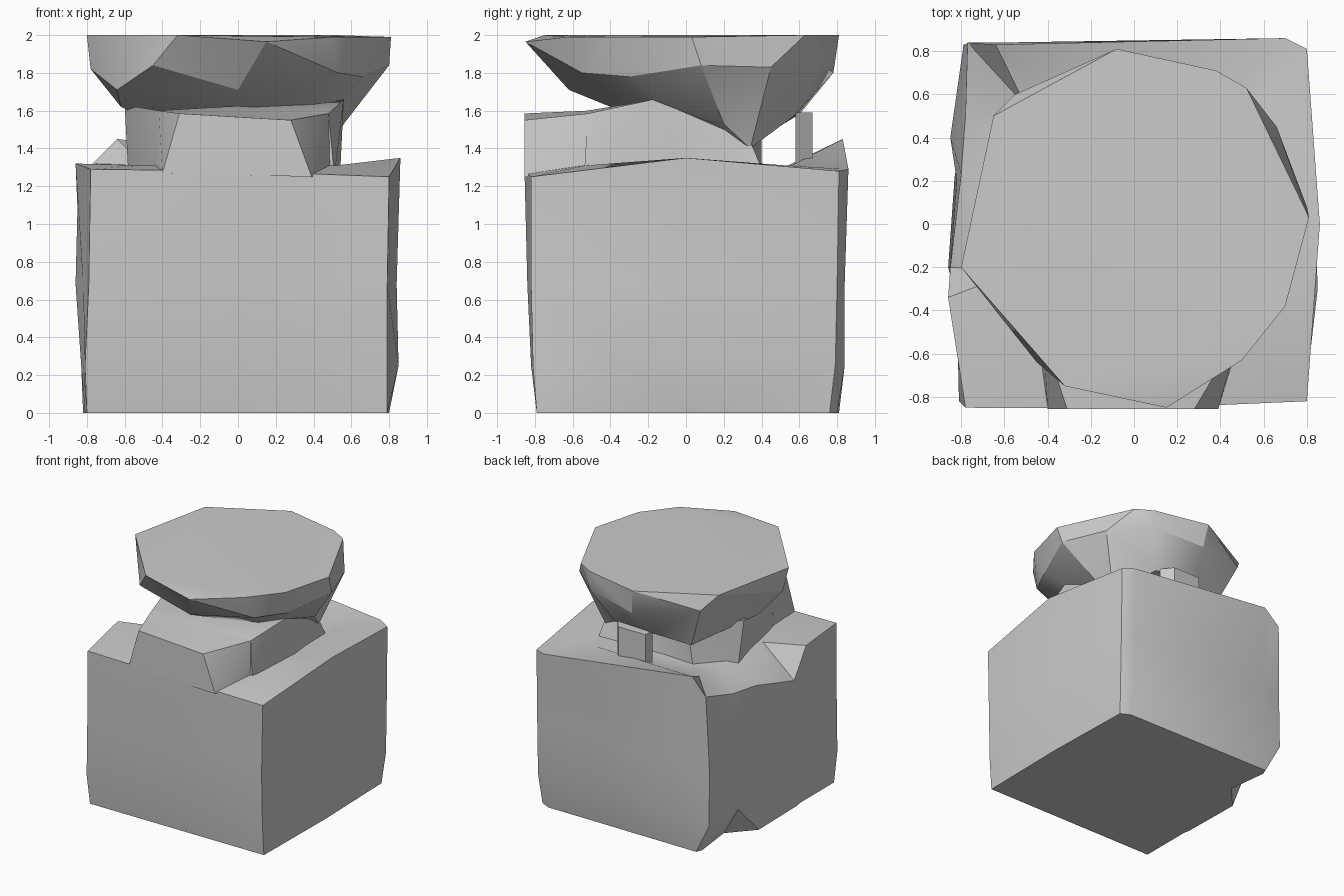
import bpy
import bmesh
from math import radians

cube = bpy.data.objects.get("Cube")
if cube:
    bpy.data.objects.remove(cube, do_unlink=True)

grey = bpy.data.materials.new("plain grey")
grey.use_nodes = True
grey.diffuse_color = (0.6, 0.6, 0.6, 1)
grey.node_tree.nodes["Principled BSDF"].inputs["Base Color"].default_value = (0.6, 0.6, 0.6, 1)


def loft(name, rings, angle=30):
    """Skin a stack of equal-length point rings and close both ends."""
    bm = bmesh.new()
    loops = [[bm.verts.new(p) for p in ring] for ring in rings]
    n = len(loops[0])
    for low, high in zip(loops, loops[1:]):
        for i in range(n):
            j = (i + 1) % n
            bm.faces.new((low[i], low[j], high[j], high[i]))
    bm.faces.new(loops[0][::-1])
    bm.faces.new(loops[-1])
    bmesh.ops.triangulate(bm, faces=bm.faces[:])
    bmesh.ops.recalc_face_normals(bm, faces=bm.faces[:])
    mesh = bpy.data.meshes.new(name)
    bm.to_mesh(mesh)
    bm.free()
    mesh.materials.append(grey)
    obj = bpy.data.objects.new(name, mesh)
    bpy.context.collection.objects.link(obj)
    bpy.ops.object.select_all(action="DESELECT")
    obj.select_set(True)
    bpy.context.view_layer.objects.active = obj
    bpy.ops.object.shade_smooth_by_angle(angle=radians(angle))


def at(ring, z, scale=1.0):
    return [(x * scale, y * scale, z) for x, y in ring]


def heights(ring, zs):
    return [(x, y, z) for (x, y), z in zip(ring, zs)]


# Rough box body: outline anticlockwise from the front, notched low on the -x side
foot = [(-.8, -.79), (0, -.79), (.79, -.79), (.8, 0), (.78, .76), (.7, .8),
        (-.66, .81), (-.68, .76), (-.64, .42), (-.82, .22), (-.81, -.3)]
low = [(-.81, -.82), (0, -.82), (.79, -.81), (.85, -.3), (.8, .79), (.7, .84),
       (-.6, .84), (-.79, .83), (-.79, .45), (-.83, .22), (-.83, -.3)]
middle = [(-.79, -.84), (0, -.84), (.79, -.82), (.84, 0), (.8, .8), (.7, .84),
          (-.6, .84), (-.79, .82), (-.85, .4), (-.82, .2), (-.86, -.2)]
edge = [(-.78, -.85), (0, -.855), (.8, -.82), (.86, 0), (.8, .81), (.7, .86),
        (-.64, .83), (-.77, .84), (-.78, .5), (-.8, .23), (-.85, -.2)]
middle_z = [.68] * 8 + [.93, .7, .68]
rim_z = [1.29, 1.28, 1.25, 1.35, 1.28, 1.29, 1.45, 1.32, 1.22, 1.19, 1.08]
# The front-side shoulder of the -x wall stands proud of the dip beside it
shoulder = [(-.8, -.35, 0), (-.82, -.37, .25), (-.82, -.36, .68), (-.86, -.34, 1.32), (-.55, -.22, 1.31)]
rings = [at(foot, 0), at(low, .25), heights(middle, middle_z), heights(edge, rim_z), at(edge, 1.31, .65)]
loft("body", [ring + [point] for ring, point in zip(rings, shoulder)])

# Raised tab standing flush with the front face
loft("front_tab", [
    [(-.4, -.855, 1.27), (.39, -.855, 1.25), (.5, -.5, 1.25), (-.45, -.5, 1.27)],
    [(-.31, -.855, 1.585), (.28, -.855, 1.55), (.48, -.52, 1.585), (-.42, -.52, 1.6)]])

# Neck joining tab, body and lid, falling away towards the back
neck_foot = [(-.45, -.5), (.51, -.54), (.54, 0), (.53, .42), (-.35, .4), (-.58, .15)]
neck_top = [(-.42, -.52), (.48, -.52), (.56, -.17), (.5, .34), (-.3, .4), (-.6, .1)]
loft("neck", [at(neck_foot, 1.25), heights(neck_top, [1.6, 1.585, 1.66, 1.44, 1.58, 1.63])])

# Thin rear post
post = [(-.1, .58), (.22, .58), (.15, .67), (-.1, .67)]
loft("rear_post", [at(post, 1.26), at(post, 1.59)])

# Faceted lid: ten-sided flat top, uneven belly and a narrower underside
lid = [(.15, -.85), (.5, -.63), (.7, -.38), (.81, .03), (.52, .63),
       (.38, .71), (-.08, .81), (-.65, .5), (-.8, -.2), (-.32, -.75)]
belly = [(0, -.62), (.53, -.55), (.66, -.3), (.8, .08), (.66, .45),
         (.38, .71), (-.05, .78), (-.55, .6), (-.78, -.15), (-.45, -.64)]
base = [(.1, -.35), (.4, -.3), (.56, -.17), (.56, .2), (.5, .34),
        (.25, .57), (-.1, .6), (-.4, .5), (-.62, -.05), (-.64, -.35)]
loft("lid", [
    heights(base, [1.6, 1.63, 1.655, 1.53, 1.4, 1.57, 1.58, 1.52, 1.62, 1.71]),
    heights(belly, [1.71, 1.8, 1.78, 1.84, 1.83, 1.85, 1.8, 1.88, 1.82, 1.84]),
    heights(lid, [1.965] + [1.99] * 3 + [2.0] * 6)], 25)
